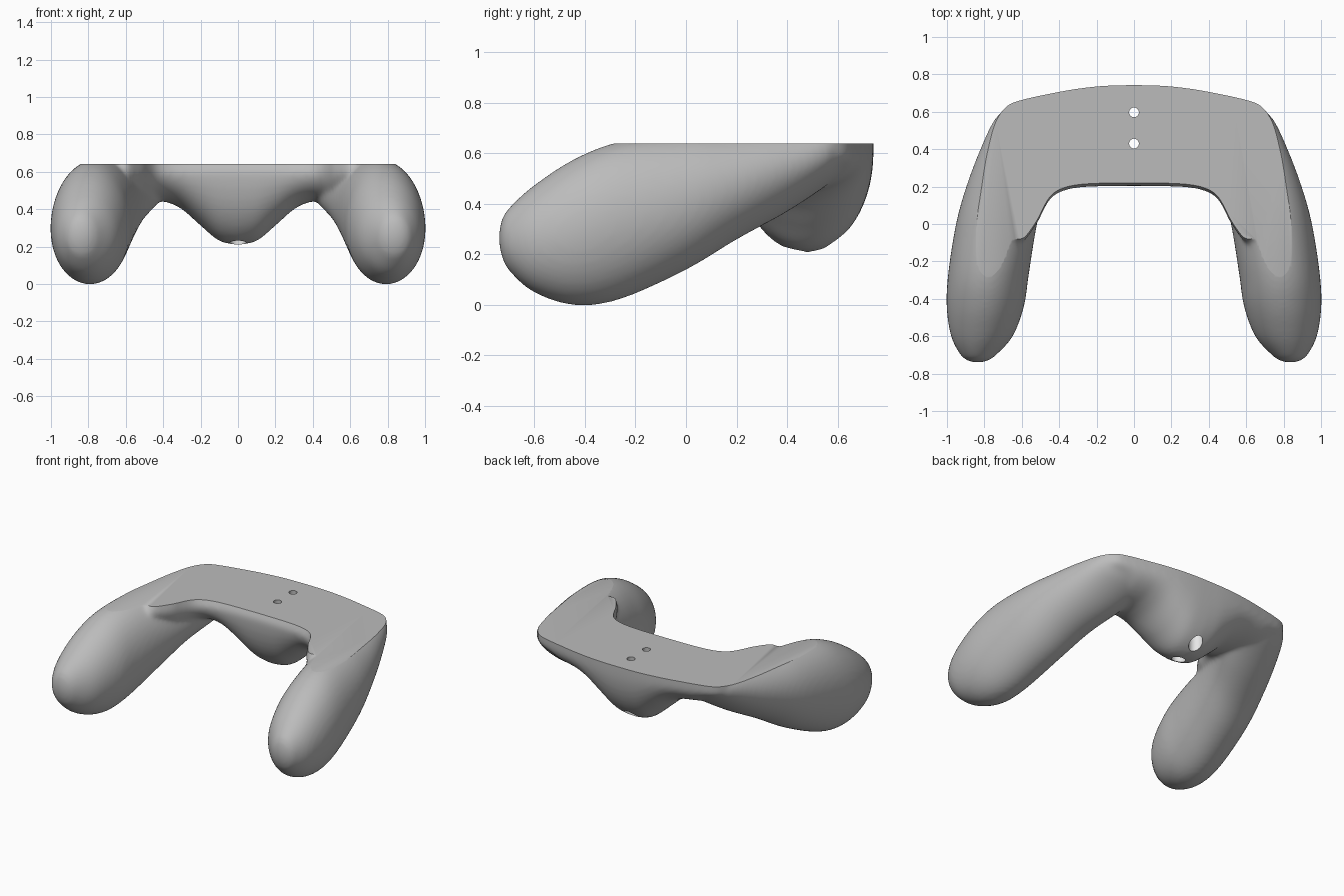
import bpy, bmesh, math
from mathutils import Vector

TOP = 0.64      # height of the flat mounting face
EQUATOR = 0.60  # widest level of the central body

cube = bpy.data.objects.get("Cube")
if cube:
    bpy.data.objects.remove(cube, do_unlink=True)


def material(name, rgb):
    mat = bpy.data.materials.new(name)
    mat.use_nodes = True
    mat.diffuse_color = (*rgb, 1)
    mat.node_tree.nodes["Principled BSDF"].inputs["Base Color"].default_value = (*rgb, 1)
    return mat


grey = material("satin grey", (0.5, 0.5, 0.5))
white = material("white bore", (0.9, 0.9, 0.9))


def smooth_rows(rows, steps=5):
    """Catmull-Rom interpolation of the loft stations."""
    out = []
    for i in range(len(rows) - 1):
        a, b, c, d = (Vector(rows[min(max(i + k, 0), len(rows) - 1)]) for k in (-1, 0, 1, 2))
        for j in range(steps):
            t = j / steps
            out.append(b + 0.5 * t * (c - a + t * (2 * a - 5 * b + 4 * c - d
                                                  + t * (3 * (b - c) + d - a))))
    return out + [Vector(rows[-1])]


def loft(bm, rings):
    """Skin a list of equal rings and cap both ends."""
    rings = [[bm.verts.new(p) for p in ring] for ring in rings]
    n = len(rings[0])
    for r0, r1 in zip(rings, rings[1:]):
        for i in range(n):
            bm.faces.new((r0[i], r0[(i + 1) % n], r1[(i + 1) % n], r1[i]))
    bm.faces.new(rings[0][::-1])
    bm.faces.new(rings[-1])


def add_object(name, bm, mat):
    bmesh.ops.recalc_face_normals(bm, faces=bm.faces[:])
    mesh = bpy.data.meshes.new(name)
    bm.to_mesh(mesh)
    bm.free()
    mesh.materials.append(mat)
    obj = bpy.data.objects.new(name, mesh)
    bpy.context.collection.objects.link(obj)
    return obj


# Rounded arms: y, centre x, centre z, half width, half height
ARM = [(-0.74, 0.835, 0.265, 0.02, 0.025), (-0.73, 0.835, 0.265, 0.055, 0.07),
       (-0.70, 0.832, 0.26, 0.095, 0.125), (-0.60, 0.813, 0.262, 0.165, 0.213),
       (-0.44, 0.795, 0.289, 0.207, 0.29), (-0.26, 0.777, 0.335, 0.216, 0.312),
       (0.0, 0.735, 0.407, 0.217, 0.268), (0.2, 0.68, 0.473, 0.217, 0.214),
       (0.4, 0.6, 0.541, 0.222, 0.172), (0.56, 0.53, 0.6, 0.215, 0.125),
       (0.63, 0.48, 0.62, 0.18, 0.09)]


def arm_rings(side):
    for y, cx, cz, rx, rz in smooth_rows(ARM):
        yield [(side * (cx + rx * math.cos(a)), y, cz + rz * math.sin(a))
               for a in (math.tau * i / 40 for i in range(40))]


# Central bridge: x, front y, back y, bottom z
BRIDGE = [(0.0, 0.203, 0.742, 0.208), (0.1, 0.202, 0.741, 0.23), (0.2, 0.2, 0.735, 0.312),
          (0.3, 0.193, 0.723, 0.4), (0.38, 0.175, 0.71, 0.437), (0.44, 0.14, 0.698, 0.442),
          (0.48, 0.08, 0.69, 0.44), (0.52, 0.0, 0.682, 0.44), (0.6, -0.1, 0.663, 0.47),
          (0.66, -0.05, 0.643, 0.5), (0.70, 0.1, 0.61, 0.53), (0.725, 0.35, 0.57, 0.55)]


def bridge_rings():
    half = smooth_rows(BRIDGE)
    full = [Vector((-r[0], r[1], r[2], r[3])) for r in half[:0:-1]] + half
    for x, front, back, low in full:
        mid, radius = (front + back) / 2, (back - front) / 2
        ring = [(x, mid - radius * math.cos(a), EQUATOR - (EQUATOR - low) * math.sin(a))
                for a in (math.pi * i / 30 for i in range(31))]
        yield ring + [(x, back, 0.76), (x, front + 0.07, 0.76)]


bm = bmesh.new()
for side in (-1, 1):
    loft(bm, list(arm_rings(side)))
loft(bm, list(bridge_rings()))
grip = add_object("grip_body", bm, grey)

# Blend the bridge and arms into one skin
remesh = grip.modifiers.new("blend", 'REMESH')
remesh.mode = 'VOXEL'
remesh.voxel_size = 0.014
soften = grip.modifiers.new("soften", 'SMOOTH')
soften.factor = 0.5
soften.iterations = 10


def cut(cutter):
    cutter.hide_render = True
    mod = grip.modifiers.new(cutter.name, 'BOOLEAN')
    mod.operation = 'DIFFERENCE'
    mod.solver = 'EXACT'
    mod.material_mode = 'TRANSFER'
    mod.object = cutter
    return cutter


# Flat mounting face
bm = bmesh.new()
bmesh.ops.create_cube(bm, size=3)
bmesh.ops.translate(bm, verts=bm.verts[:], vec=(0, 0, TOP + 1.5))
cutters = [cut(add_object("top_cutter", bm, grey))]


def drill(name, y, radius, low, high, mat):
    bm = bmesh.new()
    bmesh.ops.create_cone(bm, cap_ends=True, segments=32, radius1=radius, radius2=radius,
                          depth=high - low)
    bmesh.ops.translate(bm, verts=bm.verts[:], vec=(0, y, (low + high) / 2))
    cutters.append(cut(add_object(name, bm, mat)))


# Screw holes with wider bores from below
for label, y in (("front", 0.43), ("rear", 0.597)):
    drill(label + "_hole_cutter", y, 0.026, 0.1, 0.8, grey)
    drill(label + "_bore_cutter", y, 0.044, 0.05, 0.5, white)

# Apply the modifiers, drop the cutters and shade
bpy.ops.object.select_all(action='DESELECT')
grip.select_set(True)
bpy.context.view_layer.objects.active = grip
for mod in list(grip.modifiers):
    bpy.ops.object.modifier_apply(modifier=mod.name)
for cutter in cutters:
    bpy.data.objects.remove(cutter, do_unlink=True)
bpy.ops.object.shade_smooth_by_angle(angle=math.radians(35))
